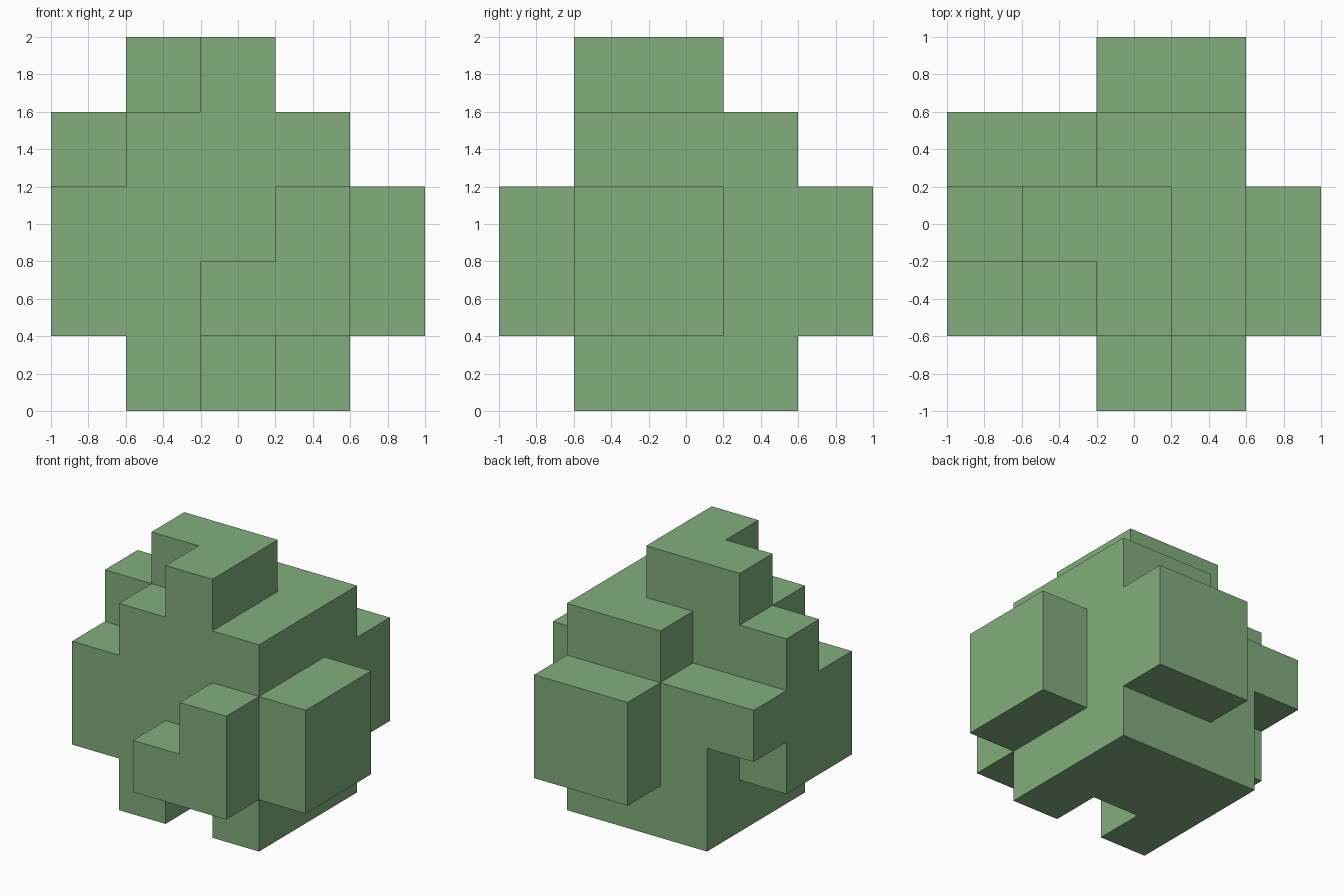
import bpy
import bmesh
from mathutils import Vector

old = bpy.data.objects.get("Cube")
if old:
    bpy.data.objects.remove(old, do_unlink=True)

CELL = 0.4                       # edge of one cube of the 5 x 5 x 5 lattice
ORIGIN = Vector((-1.0, -1.0, 0.0))


def block(x, y, z):
    """Lattice cells in inclusive (first, last) ranges."""
    return {(i, j, k)
            for i in range(x[0], x[1] + 1)
            for j in range(y[0], y[1] + 1)
            for k in range(z[0], z[1] + 1)}


# central cube with one missing back corner
cells = block((1, 3), (1, 3), (1, 3)) - {(1, 3, 3)}
# base slab with a notch in the front
cells |= block((1, 3), (1, 3), (0, 0)) - {(2, 1, 0)}
# L-shaped top
cells |= {(1, 2, 4), (2, 2, 4), (2, 1, 4)}
# L-shaped front
cells |= {(2, 0, 1), (3, 0, 1), (3, 0, 2)}
# square plates on the back and on the +x side
cells |= block((2, 3), (4, 4), (1, 2))
cells |= block((4, 4), (1, 2), (1, 2))
# stepped plate on the -x side
cells |= block((0, 0), (1, 2), (1, 2)) | {(0, 3, 2), (0, 2, 3)}

# skin: keep only the faces between a filled and an empty cell
bm = bmesh.new()
corners = {}


def corner(p):
    key = tuple(p)
    if key not in corners:
        corners[key] = bm.verts.new(ORIGIN + Vector(key) * CELL)
    return corners[key]


for cell in sorted(cells):
    for axis in range(3):
        for side in (0, 1):
            neighbour = list(cell)
            neighbour[axis] += 2 * side - 1
            if tuple(neighbour) in cells:
                continue
            u, v = (axis + 1) % 3, (axis + 2) % 3
            quad = []
            for du, dv in ((0, 0), (1, 0), (1, 1), (0, 1)):
                p = list(cell)
                p[axis] += side
                p[u] += du
                p[v] += dv
                quad.append(corner(p))
            bm.faces.new(quad if side else quad[::-1])

mesh = bpy.data.meshes.new("stepped_block")
bm.to_mesh(mesh)
bm.free()

# single flat green
green = bpy.data.materials.new("soft_green")
green.use_nodes = True
colour = (0.223, 0.42, 0.205, 1.0)
green.diffuse_color = colour
shader = next(n for n in green.node_tree.nodes if n.type == "BSDF_PRINCIPLED")
shader.inputs["Base Color"].default_value = colour
mesh.materials.append(green)

obj = bpy.data.objects.new("stepped_block", mesh)
bpy.context.collection.objects.link(obj)
